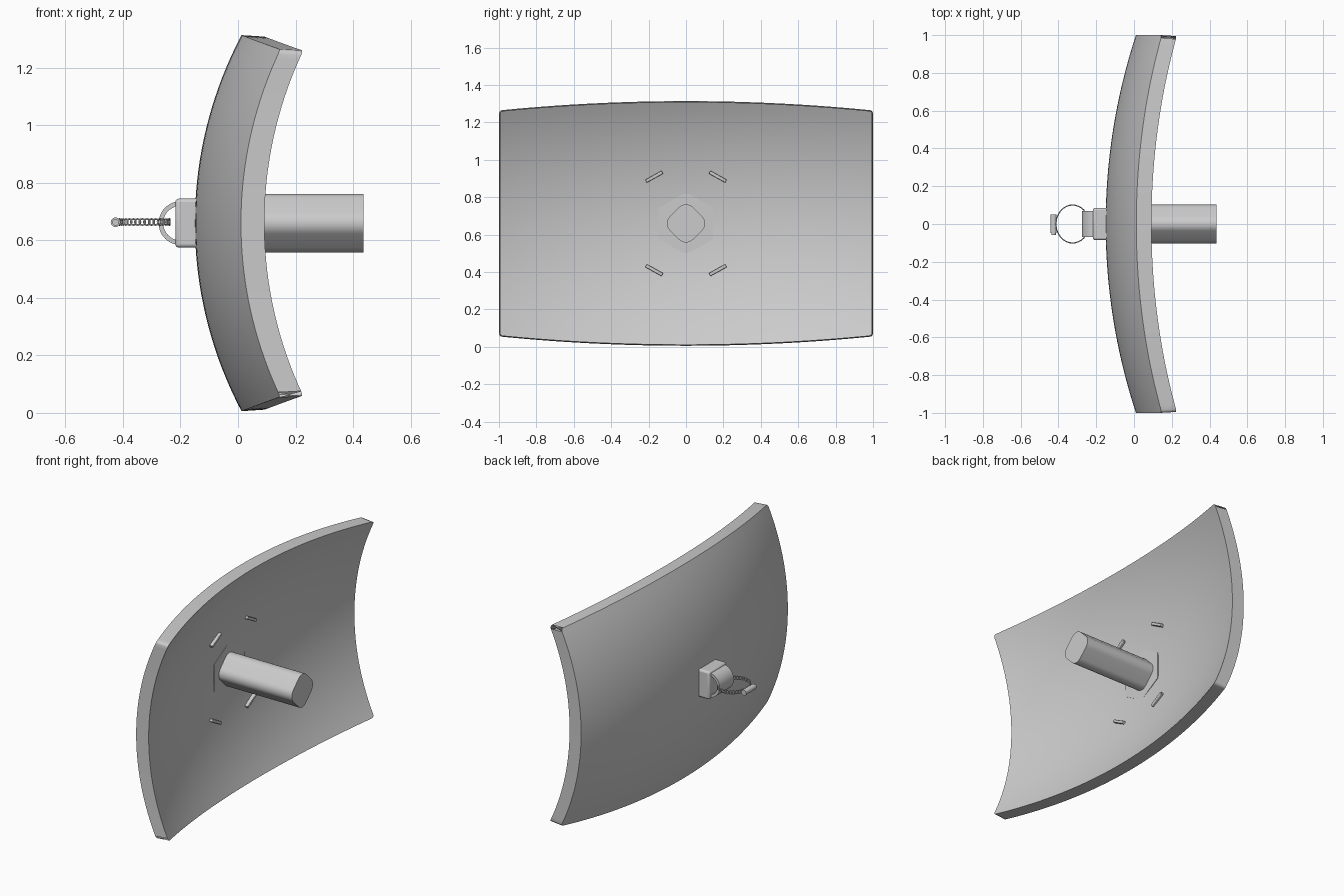
import bpy, bmesh, math
from mathutils import Matrix, Vector

if "Cube" in bpy.data.objects:
    bpy.data.objects.remove(bpy.data.objects["Cube"])

ZC = 0.66  # height of the shield centre


def finish(bm, name, smooth=True, bevel=0.0):
    bmesh.ops.recalc_face_normals(bm, faces=bm.faces)
    me = bpy.data.meshes.new(name)
    bm.to_mesh(me)
    bm.free()
    ob = bpy.data.objects.new(name, me)
    bpy.context.collection.objects.link(ob)
    if bevel:
        m = ob.modifiers.new("bevel", 'BEVEL')
        m.width, m.segments = bevel, 3
    if smooth:
        bpy.ops.object.select_all(action='DESELECT')
        ob.select_set(True)
        bpy.context.view_layer.objects.active = ob
        bpy.ops.object.shade_smooth_by_angle(angle=math.radians(35))
    return ob


def prism_x(name, outline, x0, x1, **kw):
    """Extrude a (y, z) outline along x."""
    bm = bmesh.new()
    f = bm.faces.new([bm.verts.new((x0, y, ZC + z)) for y, z in outline])
    ext = bmesh.ops.extrude_face_region(bm, geom=[f])
    bmesh.ops.translate(bm, vec=(x1 - x0, 0, 0),
                        verts=[v for v in ext['geom'] if isinstance(v, bmesh.types.BMVert)])
    return finish(bm, name, **kw)


def box(name, size, loc, rot_x=0.0, bevel=0.0):
    bm = bmesh.new()
    bmesh.ops.create_cube(bm, size=1, matrix=Matrix.Translation(loc)
                          @ Matrix.Rotation(rot_x, 4, 'X') @ Matrix.Diagonal((*size, 1)))
    return finish(bm, name, bevel=bevel)


# Doubly curved shield plate: flat slab bent by circular arcs in y and z
def arc(r, d):
    return r - math.sqrt(r * r - d * d)


NY, NZ = 48, 36
bm = bmesh.new()
layers = []
for x_off, shrink in ((-0.15, 1.0), (-0.067, 0.992)):
    grid = []
    for i in range(NY + 1):
        y = (-1 + 2 * i / NY) * (1 - (1 - shrink) * 0.6)
        half = (0.654 - 0.05 * y * y) * shrink
        row = []
        for j in range(NZ + 1):
            z = half * (-1 + 2 * j / NZ)
            row.append(bm.verts.new((x_off + arc(3.2, y) + arc(1.4, z), y, ZC + z)))
        grid.append(row)
    for i in range(NY):
        for j in range(NZ):
            bm.faces.new((grid[i][j], grid[i + 1][j], grid[i + 1][j + 1], grid[i][j + 1]))
    layers.append(grid)
a, b = layers
for i in range(NY):
    for j in (0, NZ):
        bm.faces.new((a[i][j], a[i + 1][j], b[i + 1][j], b[i][j]))
for j in range(NZ):
    for i in (0, NY):
        bm.faces.new((a[i][j], a[i][j + 1], b[i][j + 1], b[i][j]))
corners = [bm.edges.get((a[i][j], b[i][j])) for i in (0, NY) for j in (0, NZ)]
bmesh.ops.bevel(bm, geom=corners, offset=0.016, segments=3, profile=0.5, affect='EDGES')
finish(bm, "shield_plate")

# Hexagonal mount on the inner face
hexagon = [(0.167 * math.sin(k * math.pi / 3), 0.167 * math.cos(k * math.pi / 3)) for k in range(6)]
prism_x("hex_mount", hexagon, -0.11, -0.058)

# Grip: square rod turned on its corner, with rounded edges
outline = []
for k in range(4):
    c = k * math.pi / 2
    for s in range(-4, 5):
        t = c + s / 4 * math.pi / 4
        outline.append((0.05 * math.cos(c) + 0.052 * math.cos(t),
                        0.05 * math.sin(c) + 0.052 * math.sin(t)))
prism_x("grip_rod", outline, -0.09, 0.436)

# Four slanted pins around the mount
for sy in (-1, 1):
    for sz in (-1, 1):
        box("inner_pin", (0.06, 0.10, 0.018), (-0.052, sy * 0.17, ZC + sz * 0.25),
            rot_x=-sy * sz * math.radians(29), bevel=0.004)

# Outer bracket block
box("bracket_block", (0.12, 0.17, 0.17), (-0.158, 0, ZC), bevel=0.012)

# Wide half-ring strap on the bracket
bm = bmesh.new()
N, rings = 24, []
for k in range(N + 1):
    t = math.pi / 2 + math.pi * k / N
    rings.append([bm.verts.new((-0.2 + r * math.cos(t), y, ZC + r * math.sin(t)))
                  for r, y in ((0.076, -0.069), (0.076, 0.069), (0.060, 0.069), (0.060, -0.069))])
for p, q in zip(rings, rings[1:]):
    for m in range(4):
        bm.faces.new((p[m], p[(m + 1) % 4], q[(m + 1) % 4], q[m]))
bm.faces.new(rings[0])
bm.faces.new(rings[-1])
finish(bm, "strap_ring")

# Chain loop: small flat links standing around an oval
bm = bmesh.new()
LINKS, SEG, SIDES = 34, 12, 5
for k in range(LINKS):
    t = 2 * math.pi * k / LINKS
    centre = Vector((-0.325 + 0.0875 * math.cos(t), 0.1 * math.sin(t), ZC + 0.004))
    tang = Vector((-0.0875 * math.sin(t), 0.1 * math.cos(t), 0)).normalized()
    out = Vector((tang.y, -tang.x, 0))
    vs = []
    for i in range(SEG):
        u = 2 * math.pi * i / SEG
        d = tang * math.cos(u) + Vector((0, 0, math.sin(u)))
        vs.append([bm.verts.new(centre + d * (0.0105 + 0.003 * math.cos(w)) + out * 0.003 * math.sin(w))
                   for w in (2 * math.pi * s / SIDES for s in range(SIDES))])
    for i in range(SEG):
        p, q = vs[i], vs[(i + 1) % SEG]
        for s in range(SIDES):
            bm.faces.new((p[s], q[s], q[(s + 1) % SIDES], p[(s + 1) % SIDES]))
finish(bm, "chain_loop")

# Toggle bar at the end of the chain, with a small end cap
for name, r, y0, y1 in (("toggle_bar", 0.017, -0.048, 0.05), ("toggle_cap", 0.012, -0.057, -0.046)):
    bm = bmesh.new()
    bmesh.ops.create_cone(bm, cap_ends=True, segments=12, radius1=r, radius2=r, depth=y1 - y0,
                          matrix=Matrix.Translation((-0.426, (y0 + y1) / 2, ZC + 0.003))
                          @ Matrix.Rotation(math.pi / 2, 4, 'X'))
    finish(bm, name)
